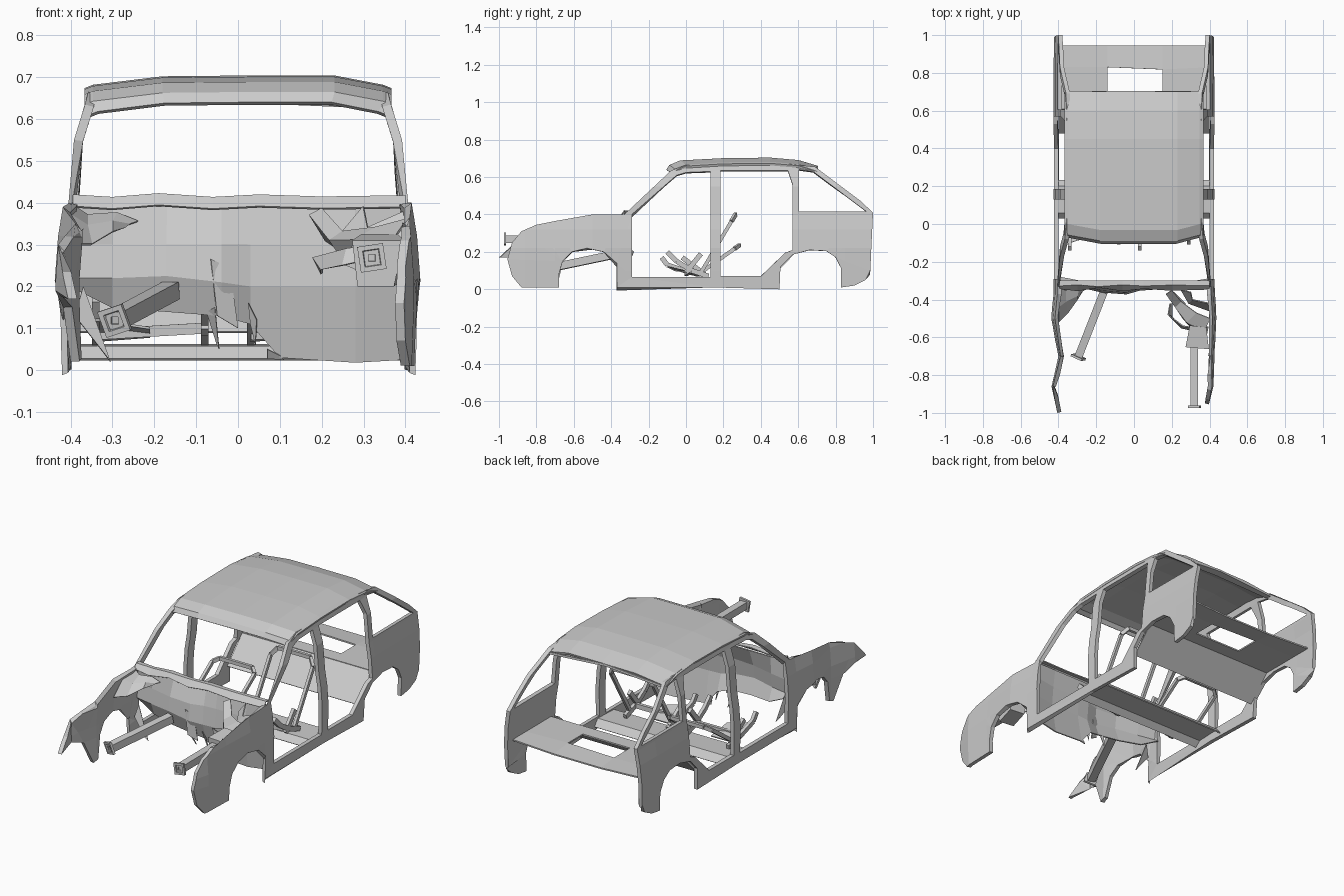
import bpy, bmesh
from mathutils import Vector, Matrix

if "Cube" in bpy.data.objects:
    bpy.data.objects.remove(bpy.data.objects["Cube"])


def finish(name, bm, thick=0.0, offset=0.0):
    bmesh.ops.recalc_face_normals(bm, faces=bm.faces[:])
    me = bpy.data.meshes.new(name)
    bm.to_mesh(me)
    bm.free()
    ob = bpy.data.objects.new(name, me)
    bpy.context.collection.objects.link(ob)
    if thick:
        m = ob.modifiers.new("thickness", 'SOLIDIFY')
        m.thickness = thick
        m.offset = offset
    return ob


def loft(name, rows, thick=0.006):
    """Sheet metal skinned through rows of points."""
    bm = bmesh.new()
    g = [[bm.verts.new(p) for p in r] for r in rows]
    for a, b in zip(g, g[1:]):
        for i in range(len(a) - 1):
            bm.faces.new((a[i], a[i + 1], b[i + 1], b[i]))
    return finish(name, bm, thick)


def add_beam(bm, p, q, w, h=None):
    p, q = Vector(p), Vector(q)
    d = q - p
    rot = d.to_track_quat('Z', 'Y').to_matrix().to_4x4()
    mat = Matrix.Translation((p + q) / 2) @ rot @ Matrix.Diagonal((w, h or w, d.length, 1))
    return bmesh.ops.create_cube(bm, size=1, matrix=mat)['verts']


def beams(name, paths, w, h=None):
    bm = bmesh.new()
    for path in paths:
        for p, q in zip(path, path[1:]):
            add_beam(bm, p, q, w, h)
    return finish(name, bm)


def lerp(v, table):
    for (a, fa), (b, fb) in zip(table, table[1:]):
        if v <= b:
            t = max(0, (v - a) / (b - a))
            return fa + (fb - fa) * t
    return table[-1][1]


# Body sides: flat outline with door and window openings, curved inward towards the roof
REAR = [(-.37, .01), (.15, .01), (.5, 0), (.505, .12), (.57, .185), (.66, .21), (.75, .205),
        (.8, .17), (.83, .11), (.83, .01), (.9, .02), (.96, .05), (.985, .1), (1, .41),
        (.93, .475), (.69, .655), (.55, .67), (0, .665), (-.08, .635), (-.33, .4)]
ARCH = [(-.66, .15), (-.61, .2), (-.53, .22), (-.44, .2), (-.37, .14)]
FRONT_RIGHT = [(-.5, .4), (-.7, .365), (-.8, .345), (-.88, .31), (-.93, .25), (-.955, .16),
               (-.93, .07), (-.88, .01), (-.68, .01), (-.68, .08)]
FRONT_LEFT = [(-.5, .39), (-.7, .35), (-.86, .3), (-.93, .235), (-1, .17), (-.86, .19),
              (-.78, .15), (-.72, .02), (-.69, .03)]
HOLES = [
    [(-.29, .065), (.13, .065), (.13, .63), (.0, .625), (-.05, .61), (-.29, .4)],
    [(.185, .07), (.4, .07), (.53, .195), (.57, .21), (.57, .56), (.545, .635), (.185, .635)],
    [(.605, .415), (.605, .64), (.68, .63), (.965, .415)],
]


def body_side(name, front, s, ytable):
    bm = bmesh.new()
    edges = []
    for loop in [REAR + front + ARCH] + HOLES:
        vs = [bm.verts.new((0, y, z)) for y, z in loop]
        edges += [bm.edges.new((vs[i - 1], vs[i])) for i in range(len(vs))]
    bmesh.ops.triangle_fill(bm, edges=edges, use_beauty=True, normal=(1, 0, 0))
    cuts = [((0, 0, z), (0, 0, 1)) for z in (.1, .22, .32, .4, .55)]
    cuts += [((0, y, 0), (0, 1, 0)) for y in (-.86, -.7, -.5, -.37, .6, .85)]
    for co, no in cuts:
        bmesh.ops.bisect_plane(bm, geom=bm.verts[:] + bm.edges[:] + bm.faces[:],
                               plane_co=co, plane_no=no)
    for v in bm.verts:
        x = lerp(v.co.z, [(0, .42), (.2, .427), (.32, .418), (.4, .405), (.55, .392), (.66, .358)])
        v.co.x = s * (x + lerp(v.co.y, ytable) * (1 if v.co.z < .5 else 0))
    ob = finish(name, bm)
    # fix facing so thickness grows inwards
    me = ob.data
    if sum(p.normal.x * p.area for p in me.polygons) * s < 0:
        me.flip_normals()
    m = ob.modifiers.new("thickness", 'SOLIDIFY')
    m.thickness = .022
    m.offset = -1


body_side("right_body_side", FRONT_RIGHT, 1,
          [(-.96, -.03), (-.86, -.005), (-.7, 0), (-.5, .01), (-.3, 0), (.6, 0), (1, -.003)])
body_side("left_body_side", FRONT_LEFT, -1,
          [(-1, -.02), (-.86, .01), (-.7, -.025), (-.5, .012), (-.37, 0), (.85, 0), (1, -.003)])

# Roof skin with folded front lip, crowned across
rows = []
for y, z, sx in [(-.1, .637, .97), (-.085, .66, 1), (-.03, .683, 1), (.2, .695, 1),
                 (.45, .698, 1), (.6, .685, 1), (.7, .655, 1)]:
    rows.append([(x * sx, y + (.03 if abs(x) > .3 and y < 0 else 0), z - d)
                 for x, d in [(-.365, .03), (-.345, .022), (-.18, .002), (.03, 0), (.23, .0), (.345, .022), (.365, .03)]])
loft("roof", rows, .012)
loft("rear_roof_header", [[(-.35, .67, .635), (0, .67, .645), (.35, .67, .635)],
                          [(-.35, .705, .63), (0, .705, .655), (.35, .705, .63)]], .012)

# Rear bench panel and boot floor with square opening
loft("rear_bench_panel", [[(-.4, .48, .09), (.4, .48, .09)], [(-.4, .61, .225), (.4, .61, .225)]])
bm = bmesh.new()
xs, ys = [-.4, -.14, .15, .4], [.61, .69, .83, .945]
g = [[bm.verts.new((x, y - (.012 if j == 2 and i == 2 else 0),
                    .225 - (.012 if j == 3 and 0 < i < 3 else 0)))
      for i, x in enumerate(xs)] for j, y in enumerate(ys)]
for j in range(3):
    for i in range(3):
        if (i, j) != (1, 1):
            bm.faces.new((g[j][i], g[j][i + 1], g[j + 1][i + 1], g[j + 1][i]))
finish("boot_floor", bm, .008)

# Floor crossmember between the sills
loft("floor_crossmember", [[(-.41, y, z), (.41, y, z)] for y, z in
                           [(.03, .025), (.06, .055), (.2, .06), (.23, .025)]])

# Torn firewall and crumpled cowl above it
cols = [(-.4, -.31, .22, .2), (-.3, -.33, .22, .15), (-.17, -.36, .225, .14), (-.04, -.37, .21, .13),
        (.03, -.35, .2, .11), (.1, -.345, .2, .03), (.28, -.34, .2, .018), (.4, -.32, .2, .025)]
loft("firewall", [[(x, -.315, .395), (x, y + .01, .3), (x, y, zm), (x, y + .03, zb)]
                  for x, y, zm, zb in cols])
loft("cowl", [[(x, -.3, .413 + d), (x, -.325 - d, .415 + d), (x, -.345 + 2 * d, .388 + d)]
              for x, d in [(-.395, .002), (-.3, -.004), (-.19, .005), (-.06, -.004), (.05, .002), (.2, -.003), (.4, .0)]])


# Front chassis rails with square hollow end flanges
def rail(name, p, q, w, roll):
    bm = bmesh.new()
    add_beam(bm, p, q, w)
    p, q = Vector(p), Vector(q)
    d = (q - p).normalized()
    vs = add_beam(bm, q - d * .006, q + d * .006, w * 1.55)
    bmesh.ops.rotate(bm, verts=vs, cent=q, matrix=Matrix.Rotation(roll, 3, d))
    bm.normal_update()
    tips = [f for f in bm.faces if f.normal.dot(d) > .9 and (f.calc_center_median() - q).dot(d) > 0]
    bmesh.ops.inset_individual(bm, faces=tips, thickness=w * .4)
    bmesh.ops.inset_individual(bm, faces=tips, thickness=w * .1, depth=-.01)
    finish(name, bm)


rail("left_chassis_rail", (-.16, -.36, .19), (-.295, -.705, .118), .042, .3)
rail("right_chassis_rail", (.318, -.6, .268), (.32, -.968, .268), .04, .15)

# Crushed right strut tower and torn inner wing
bm = bmesh.new()
vs = add_beam(bm, (.335, -.655, .255), (.345, -.56, .26), .1, .09)
for i, v in enumerate(vs):
    v.co += Vector((.012 * (i % 3 - 1), .02 * (i % 2), .01 * (i % 4 - 1)))
finish("right_strut_tower", bm)
loft("right_inner_wing", [
    [(.2, -.35, .385), (.17, -.37, .37), (.21, -.36, .31)],
    [(.25, -.41, .33), (.22, -.44, .31), (.27, -.42, .27)],
    [(.33, -.47, .34), (.28, -.52, .31), (.26, -.5, .25)],
    [(.405, -.5, .36), (.37, -.57, .31), (.33, -.58, .22)]])
loft("right_torn_strip", [
    [(.19, -.42, .25), (.2, -.42, .23)], [(.18, -.48, .27), (.2, -.49, .24)],
    [(.26, -.54, .29), (.25, -.55, .25)], [(.33, -.55, .3), (.34, -.57, .27)]])
loft("right_wing_bracket", [
    [(.3, -.36, .39), (.25, -.35, .33)], [(.31, -.4, .34), (.29, -.42, .3)],
    [(.4, -.42, .38), (.4, -.46, .28)]])

# Torn left inner wing
loft("left_inner_wing", [
    [(-.4, -.34, .395), (-.4, -.44, .37), (-.4, -.52, .3)],
    [(-.36, -.35, .37), (-.36, -.41, .345), (-.35, -.47, .3)],
    [(-.29, -.34, .375), (-.3, -.38, .355), (-.3, -.4, .33)],
    [(-.24, -.335, .355), (-.26, -.345, .348), (-.27, -.35, .34)]])

# Metal shards hanging off the firewall
for i, t in enumerate([
        [(-.065, -.37, .265), (-.02, -.36, .245), (0, -.35, .1), (-.05, -.37, .13)],
        [(-.075, -.34, .14), (-.055, -.35, .15), (-.045, -.3, .05), (-.05, -.3, .06)],
        [(.025, -.35, .16), (.045, -.34, .12), (.042, -.32, .06), (.03, -.33, .11)],
        [(.07, -.33, .05), (.1, -.32, .035), (.11, -.31, .025), (.07, -.32, .028)],
        [(-.39, -.35, .13), (-.37, -.34, .2), (-.305, -.35, .02), (-.32, -.36, .04)]]):
    loft("firewall_shard_%d" % (i + 1), [t[:2], [t[3], t[2]]], .004)

# Seat back frames: upright on the right, reclined on the left
for name, x0, x1, y, z in [("right_seat_frame", .03, .29, .265, .4),
                           ("left_seat_frame", -.34, -.08, .285, .235)]:
    def along(t):
        return .08 + (y - .08) * t, .09 + (z - .09) * t
    (yb, zb), (ym, zm), (yt, zt) = along(0), along(.88), along(1)
    beams(name, [[(x0, yb, zb), (x0, ym, zm), (x0 + .03, yt, zt), (x1 - .03, yt, zt),
                  (x1, ym, zm), (x1, yb, zb)]], .016, .02)
    # seat rails fanned forward and bent
    beams(name + "_base", [
        [(x0, .12, .07), (x0, .02, .09), (x0, -.1, .13), (x0, -.13, .17)],
        [(x1, .12, .07), (x1, .03, .1), (x1, -.05, .15), (x1, -.1, .2)],
        [(x0, 0, .085), (x1, .03, .1)], [(x0, -.02, .17), (x0, .1, .08)],
        [(x1, .08, .19), (x1, 0, .09)]], .018, .026)
    loft(name + "_pan", [[(x0, -.1, .12), ((x0 + x1) / 2, -.06, .1)],
                         [(x0, .06, .07), ((x0 + x1) / 2, .08, .08)]])
